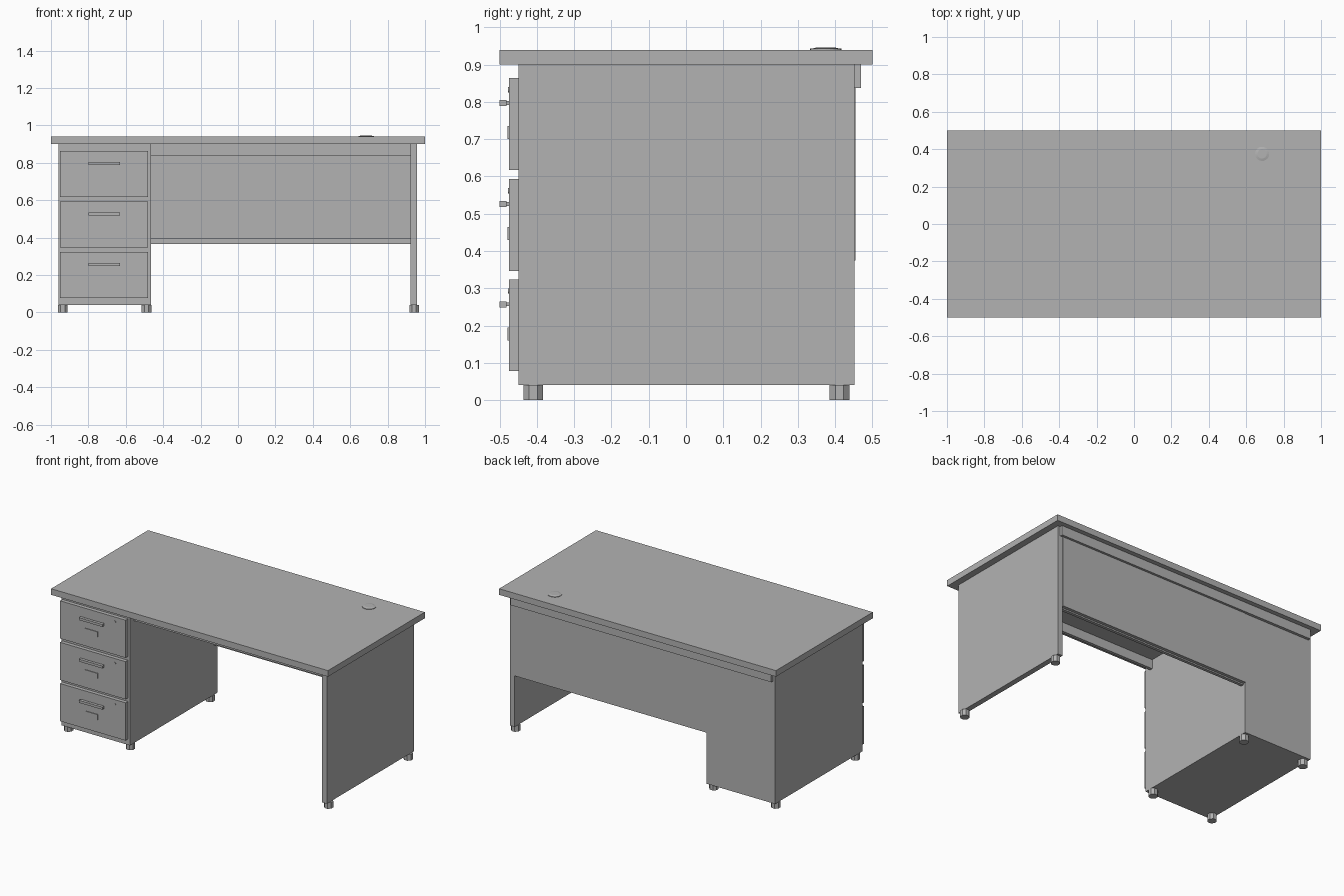
import bpy
import math

old = bpy.data.objects.get("Cube")
if old:
    bpy.data.objects.remove(old, do_unlink=True)

grey = bpy.data.materials.new("plain grey")
grey.use_nodes = True
COLOUR = (0.45, 0.45, 0.45, 1)
grey.diffuse_color = COLOUR
grey.node_tree.nodes["Principled BSDF"].inputs["Base Color"].default_value = COLOUR


def finish(name):
    ob = bpy.context.object
    ob.name = name
    ob.data.materials.append(grey)
    return ob


def box(name, x, y, z):
    """Box from (low, high) pairs on each axis."""
    bpy.ops.mesh.primitive_cube_add(size=1, location=[sum(p) / 2 for p in (x, y, z)])
    ob = finish(name)
    ob.scale = [p[1] - p[0] for p in (x, y, z)]
    bpy.ops.object.transform_apply(location=False, rotation=False, scale=True)
    return ob


def disc(name, sides, r1, r2, depth, loc, rot=(0, 0, 0)):
    bpy.ops.mesh.primitive_cone_add(vertices=sides, radius1=r1, radius2=r2,
                                    depth=depth, location=loc, rotation=rot)
    return finish(name)


# Main carcass
box("desktop", (-1, 1), (-0.5, 0.5), (0.9, 0.94))
box("drawer_pedestal", (-0.96, -0.466), (-0.45, 0.452), (0.04, 0.9))
box("side_panel", (0.922, 0.957), (-0.45, 0.452), (0.04, 0.9))

# Back panel with its rails, and the front rail under the top
box("modesty_panel", (-0.466, 0.922), (0.435, 0.455), (0.375, 0.9))
box("modesty_bottom_rail", (-0.466, 0.922), (0.415, 0.435), (0.366, 0.394))
box("back_top_rail", (-0.945, 0.94), (0.452, 0.47), (0.838, 0.9))
box("front_rail", (-0.466, 0.922), (-0.41, -0.39), (0.84, 0.9))

# Drawers with handle, label holder and lock
for i, z in enumerate((0.078, 0.347, 0.618)):
    n = f"_{i + 1}"
    box("drawer_front" + n, (-0.953, -0.48), (-0.475, -0.45), (z, z + 0.246))
    h = z + 0.179
    box("handle_bar" + n, (-0.8, -0.63), (-0.5, -0.482), (h - 0.008, h + 0.008))
    for side, x in (("right", -0.785), ("left", -0.645)):
        box(f"handle_post_{side}" + n, (x - 0.01, x + 0.01),
            (-0.483, -0.475), (h - 0.005, h + 0.005))
    box("label_holder" + n, (-0.77, -0.68), (-0.479, -0.475), (z + 0.082, z + 0.117))
    disc("lock" + n, 12, 0.007, 0.007, 0.003, (-0.557, -0.476, z + 0.215),
         (math.radians(90), 0, 0))

# Feet
for x in (-0.937, -0.49, 0.942):
    for y in (-0.41, 0.412):
        disc("foot", 8, 0.0285, 0.0285, 0.04, (x, y, 0.02), (0, 0, math.pi / 8))

# Cable cover on the desktop
disc("cable_cover_rim", 24, 0.042, 0.042, 0.003, (0.685, 0.375, 0.9415))
disc("cable_cover_cap", 24, 0.038, 0.025, 0.003, (0.685, 0.375, 0.9445))
